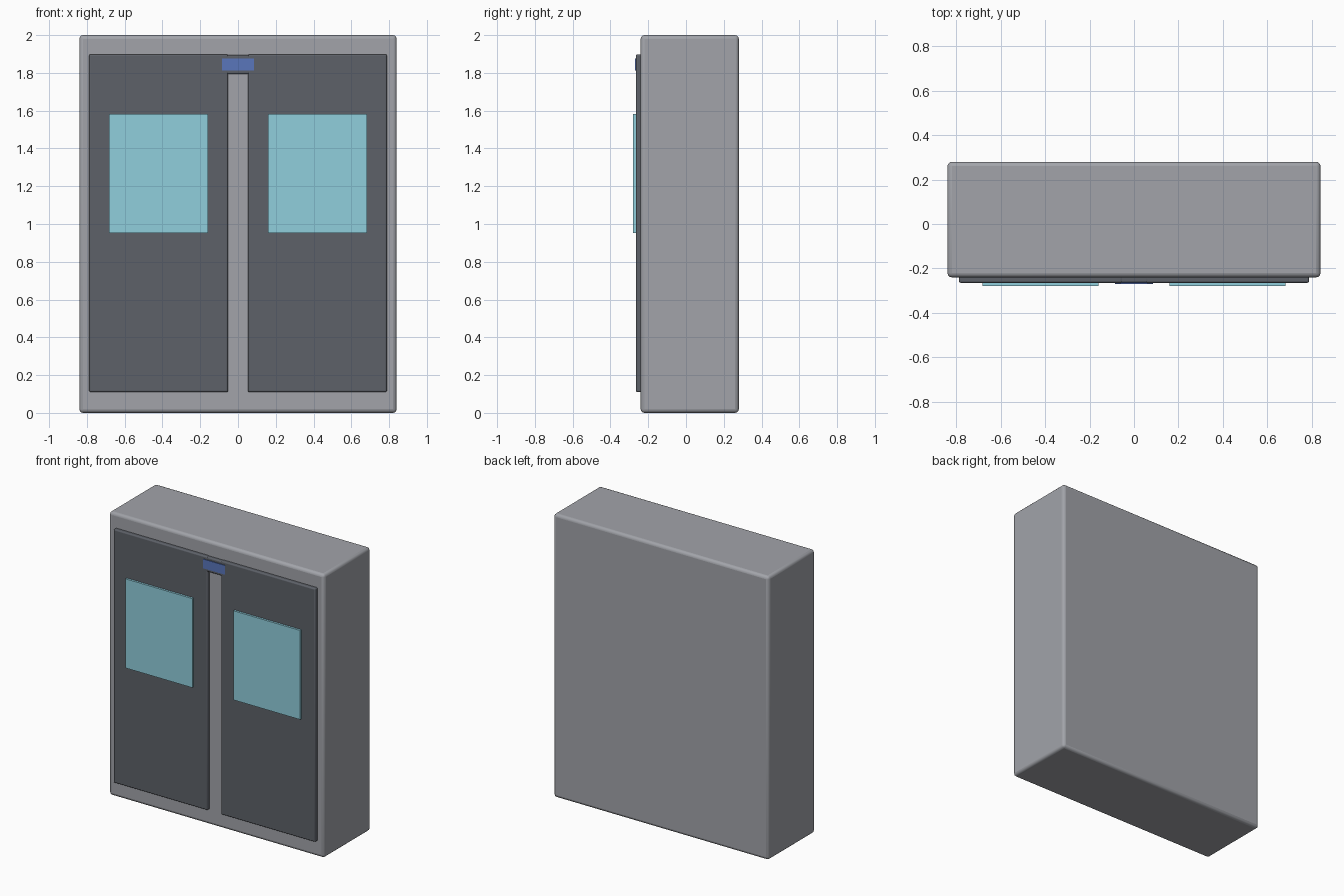
import bpy

if "Cube" in bpy.data.objects:
    bpy.data.objects.remove(bpy.data.objects["Cube"])


def material(name, color):
    m = bpy.data.materials.new(name)
    m.diffuse_color = color
    m.use_nodes = True
    m.node_tree.nodes["Principled BSDF"].inputs["Base Color"].default_value = m.diffuse_color
    return m


def box(name, x, y, z, bevel=0.0, mat=None):
    """Box from (min, max) ranges, with optional rounded edges."""
    bpy.ops.mesh.primitive_cube_add(
        size=1, location=[(r[0] + r[1]) / 2 for r in (x, y, z)])
    ob = bpy.context.object
    ob.name = name
    ob.scale = [r[1] - r[0] for r in (x, y, z)]
    bpy.ops.object.transform_apply(location=False, rotation=False, scale=True)
    if mat:
        ob.data.materials.append(mat)
    if bevel:
        mod = ob.modifiers.new("rounded_edges", 'BEVEL')
        mod.width = bevel
        mod.segments = 3
        bpy.ops.object.shade_smooth_by_angle()
    return ob


body_grey = material("body_grey", (0.36, 0.37, 0.40, 1))
dark_grey = material("dark_grey", (0.11, 0.12, 0.14, 1))
glass_blue = material("glass_blue", (0.28, 0.62, 0.72, 1))
sign_blue = material("sign_blue", (0.10, 0.18, 0.50, 1))

# Cabinet body
box("cabinet_body", (-0.84, 0.84), (-0.24, 0.28), (0, 2), 0.02, body_grey)

# Doors and their windows, mirrored left and right
for side, s in (("left", -1), ("right", 1)):
    box(f"{side}_door", sorted((s * 0.053, s * 0.788)), (-0.265, -0.225),
        (0.11, 1.898), 0.008, dark_grey)
    box(f"{side}_window", sorted((s * 0.16, s * 0.682)), (-0.28, -0.26),
        (0.953, 1.582), 0, glass_blue)

# Header bar bridging the doors, with its blue plate
box("header_bar", (-0.07, 0.07), (-0.264, -0.225), (1.793, 1.896), 0.008, dark_grey)
box("header_plate", (-0.085, 0.085), (-0.269, -0.255), (1.812, 1.877), 0, sign_blue)
